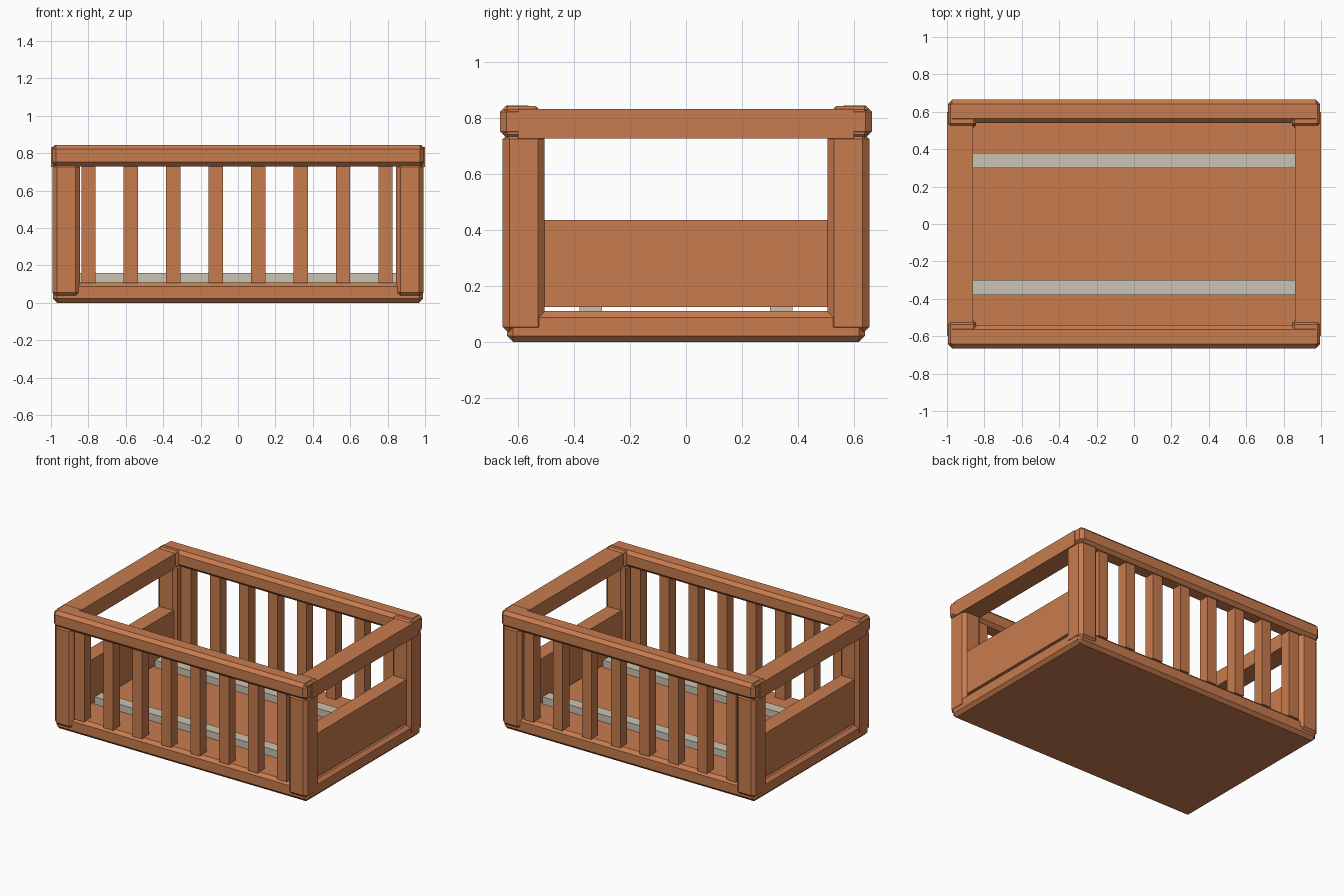
import bpy

cube = bpy.data.objects.get("Cube")
if cube:
    bpy.data.objects.remove(cube, do_unlink=True)


def material(name, color):
    m = bpy.data.materials.new(name)
    m.use_nodes = True
    m.diffuse_color = color
    m.node_tree.nodes["Principled BSDF"].inputs["Base Color"].default_value = color
    return m


wood = material("orange wood", (0.58, 0.2, 0.077, 1))
pale = material("pale grey wood", (0.6, 0.55, 0.45, 1))


def box(name, x, y, z, mat=wood, bevel=0):
    """Box from (min, max) ranges, with an optional flat chamfer."""
    bpy.ops.mesh.primitive_cube_add(size=1)
    ob = bpy.context.object
    ob.name = name
    for v in ob.data.vertices:
        v.co = [r[0] if c < 0 else r[1] for c, r in zip(v.co, (x, y, z))]
    ob.data.materials.append(mat)
    if bevel:
        mod = ob.modifiers.new("chamfer", "BEVEL")
        mod.width = bevel
        mod.segments = 1
    return ob


def span(sign, a, b):
    return tuple(sorted((sign * a, sign * b)))


# Floor slab and the two pale runners on it
box("floor_slab", (-0.99, 0.99), (-0.64, 0.64), (0, 0.11), bevel=0.022)

for side, s in (("front", -1), ("back", 1)):
    box(side + "_runner", (-0.86, 0.86), span(s, 0.3, 0.38), (0.105, 0.16), pale)

    # Long top rail
    box(side + "_top_rail", (-0.995, 0.995), span(s, 0.54, 0.665),
        (0.73, 0.845), bevel=0.023)

    # Upright slats
    for i in range(8):
        cx = -0.8 + i * 0.227
        box(f"{side}_slat_{i + 1}", (cx - 0.038, cx + 0.038),
            span(s, 0.56, 0.635), (0.105, 0.74))

    # Corner posts with their top blocks
    for end, e in (("left", 1), ("right", -1)):
        box(f"{side}_{end}_post", span(e, 0.845, 0.993), span(s, 0.505, 0.655),
            (0.03, 0.75), bevel=0.024)
        box(f"{side}_{end}_corner_block", span(e, 0.845, 0.993),
            span(s, 0.525, 0.65), (0.73, 0.843), bevel=0.012)

# End walls: top rail and low panel
for end, e in (("left", 1), ("right", -1)):
    box(end + "_end_rail", span(e, 0.86, 1.0), (-0.6, 0.6), (0.727, 0.832))
    box(end + "_end_panel", span(e, 0.86, 0.97), (-0.512, 0.512), (0.125, 0.435))
